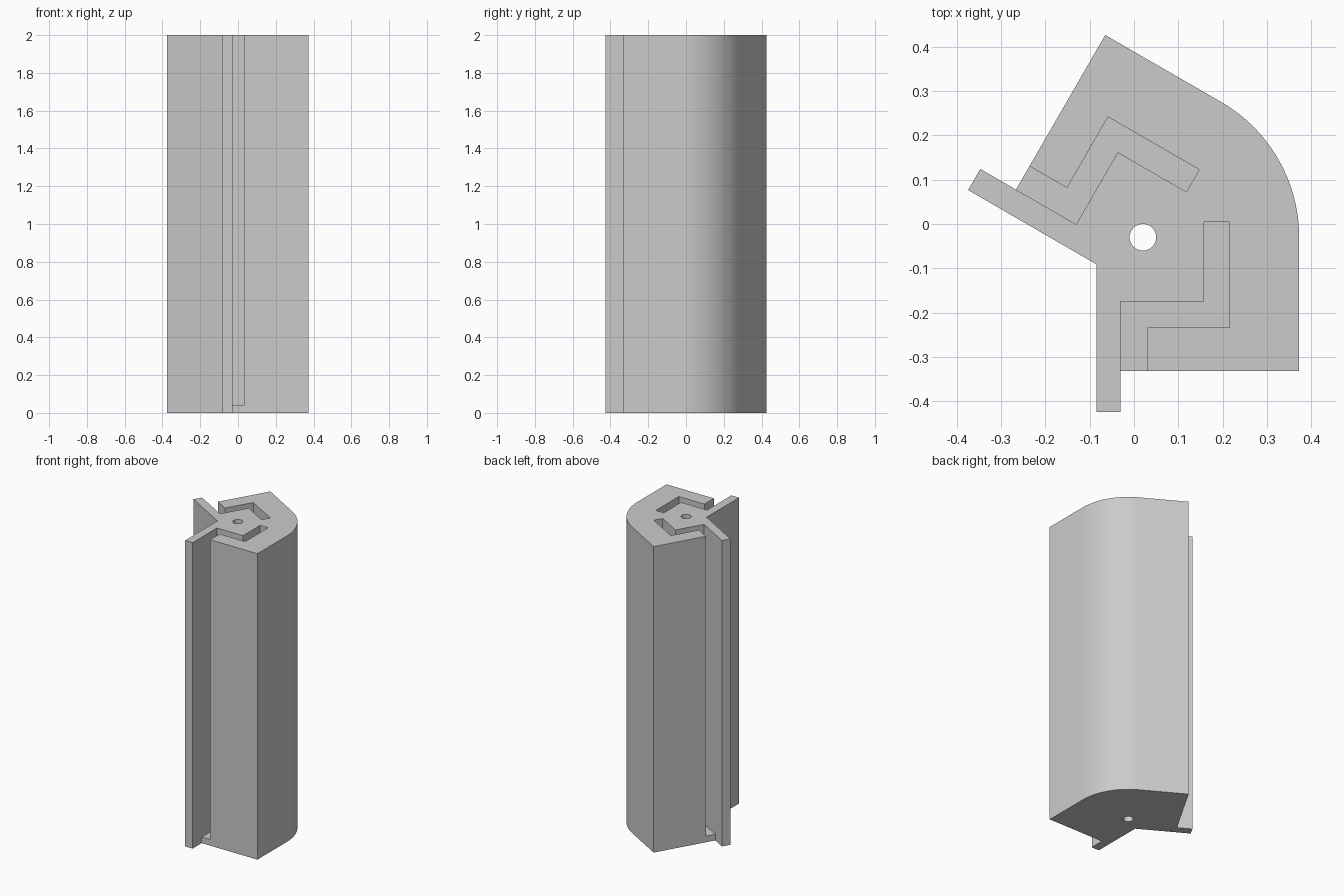
import bpy, bmesh
from math import sin, cos, radians

if "Cube" in bpy.data.objects:
    bpy.data.objects.remove(bpy.data.objects["Cube"])

CX, CY = 0.02, -0.03            # bore axis and centre of the rounded corner
RADIUS, BORE = 0.353, 0.03
FLOOR, TOP = 0.04, 2.0


def polar(r, deg):
    return CX + r * cos(radians(deg)), CY + r * sin(radians(deg))


def mirror(p):
    """Reflect a point across the symmetry line, 30 degrees through the bore."""
    x, y = p[0] - CX, p[1] - CY
    return CX + x * cos(radians(60)) + y * sin(radians(60)), \
        CY + x * sin(radians(60)) - y * cos(radians(60))


def mirrored_loop(half):
    """Close a half outline whose first and last points lie on the symmetry line."""
    return half + [mirror(p) for p in reversed(half[1:-1])]


# Half of the cross-section: fin, stepped slot, rounded shoulder
fin = [(-0.085, -0.091), (-0.085, -0.425), (-0.03, -0.425)]
slot = [(-0.03, -0.332), (-0.03, -0.175), (0.158, -0.175), (0.158, 0.004),
        (0.216, 0.004), (0.216, -0.234), (0.031, -0.234), (0.031, -0.332)]
shoulder = [(CX + RADIUS, -0.332)] + [polar(RADIUS, i * 2.5) for i in range(13)]

slotted = mirrored_loop(fin + slot + shoulder)
solid = mirrored_loop(fin + [slot[0], slot[-1]] + shoulder)
bore = [polar(BORE, i * 11.25) for i in range(32)]

bm = bmesh.new()


def ring(loop, z):
    return [bm.verts.new((x, y, z)) for x, y in loop]


def walls(loop, z0, z1):
    low, high = ring(loop, z0), ring(loop, z1)
    for i in range(len(loop)):
        j = (i + 1) % len(loop)
        bm.faces.new((low[i], low[j], high[j], high[i]))


def cap(loops, z):
    edges = []
    for loop in loops:
        vs = ring(loop, z)
        edges += [bm.edges.new((v, vs[(i + 1) % len(vs)])) for i, v in enumerate(vs)]
    bmesh.ops.triangle_fill(bm, edges=edges, use_beauty=True)


# Solid foot below the slot floors, slotted column above
for outline, z0, z1 in ((solid, 0, FLOOR), (slotted, FLOOR, TOP)):
    walls(outline, z0, z1)
    walls(bore, z0, z1)
cap([solid, bore], 0)
cap([slotted, bore], TOP)

# Slot floors
cap([slot], FLOOR)
cap([[mirror(p) for p in slot]], FLOOR)

bmesh.ops.remove_doubles(bm, verts=bm.verts, dist=0.0001)
bmesh.ops.recalc_face_normals(bm, faces=bm.faces)
mesh = bpy.data.meshes.new("slotted_corner_post")
bm.to_mesh(mesh)
bm.free()

post = bpy.data.objects.new("slotted_corner_post", mesh)
bpy.context.collection.objects.link(post)

# Plain grey
grey = bpy.data.materials.new("light_grey")
grey.use_nodes = True
colour = (0.6, 0.6, 0.6, 1)
grey.diffuse_color = colour
grey.node_tree.nodes["Principled BSDF"].inputs["Base Color"].default_value = colour
mesh.materials.append(grey)

# Smooth the rounded shoulder and bore, keep corners sharp
bpy.ops.object.select_all(action='DESELECT')
post.select_set(True)
bpy.context.view_layer.objects.active = post
bpy.ops.object.shade_smooth_by_angle(angle=radians(25))
